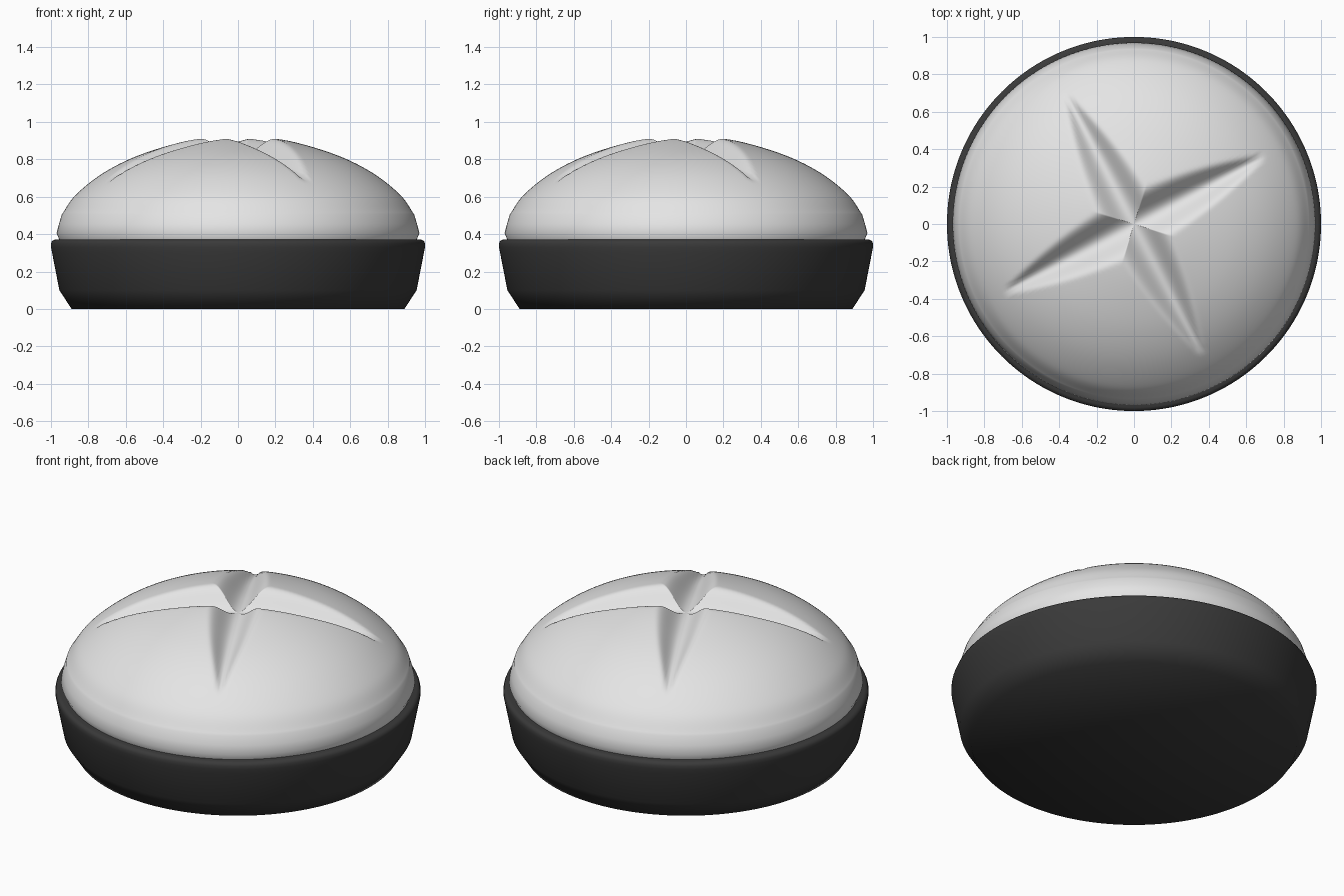
import bpy
import bmesh
import math
from mathutils import Vector

SIDES = 256
CROSS_TURN = math.radians(27.6)
SLOT_REACH, SLOT_HALF_WIDTH, SLOT_DEPTH = 0.81, 0.16, 0.12

if "Cube" in bpy.data.objects:
    bpy.data.objects.remove(bpy.data.objects["Cube"], do_unlink=True)


def make_material(name, value):
    mat = bpy.data.materials.new(name)
    mat.use_nodes = True
    color = (value, value, value, 1)
    mat.diffuse_color = color
    bsdf = mat.node_tree.nodes["Principled BSDF"]
    bsdf.inputs["Base Color"].default_value = color
    bsdf.inputs["Roughness"].default_value = 0.5
    return mat


def smooth_curve(points, steps):
    """Catmull-Rom curve through (radius, height) points."""
    pts = [Vector(p) for p in points]
    mirrored = Vector((-pts[1].x, pts[1].y))
    pts = [mirrored] + pts + [2 * pts[-1] - pts[-2]]
    curve = []
    for a, b, c, d in zip(pts, pts[1:], pts[2:], pts[3:]):
        for i in range(steps):
            t = i / steps
            curve.append(0.5 * (2 * b + (c - a) * t
                                + (2 * a - 5 * b + 4 * c - d) * t ** 2
                                + (3 * b - a - 3 * c + d) * t ** 3))
    return [tuple(p) for p in curve] + [tuple(points[-1])]


def lathe(name, profile, mat, reshape=None):
    """Revolve a profile around z; points on the axis become a pole."""
    bm = bmesh.new()
    rings = []
    for r, z in profile:
        if r < 1e-5:
            rings.append([bm.verts.new((0, 0, z))] * SIDES)
        else:
            rings.append([bm.verts.new((r * math.cos(a), r * math.sin(a), z))
                          for a in (math.tau * i / SIDES for i in range(SIDES))])
    for low, high in zip(rings, rings[1:]):
        for i in range(SIDES):
            j = (i + 1) % SIDES
            corners = dict.fromkeys((low[i], low[j], high[j], high[i]))
            bm.faces.new(list(corners))
    if reshape:
        for v in bm.verts:
            reshape(v)
    bmesh.ops.recalc_face_normals(bm, faces=bm.faces)
    mesh = bpy.data.meshes.new(name)
    bm.to_mesh(mesh)
    bm.free()
    mesh.materials.append(mat)
    obj = bpy.data.objects.new(name, mesh)
    bpy.context.collection.objects.link(obj)
    bpy.ops.object.select_all(action="DESELECT")
    obj.select_set(True)
    bpy.context.view_layer.objects.active = obj
    bpy.ops.object.shade_smooth_by_angle(angle=math.radians(65))
    return obj


def slot_depth(along, across):
    """Depth of one leaf-shaped slot with rounded floor and lips."""
    taper = 1 - (along / SLOT_REACH) ** 2
    if taper <= 0 or abs(across) >= SLOT_HALF_WIDTH * taper:
        return 0
    t = across / (SLOT_HALF_WIDTH * taper)
    return SLOT_DEPTH * taper * (0.5 + 0.5 * math.cos(math.pi * t))


def press_cross(v):
    c, s = math.cos(CROSS_TURN), math.sin(CROSS_TURN)
    u, w = v.co.x * c + v.co.y * s, v.co.y * c - v.co.x * s
    v.co.z -= max(slot_depth(u, w), slot_depth(w, u))


light = make_material("light grey", 0.78)
dark = make_material("charcoal", 0.042)

# Dark base: chamfered foot, flared wall, rounded rim
lathe("base", [(0, 0), (0.89, 0), (0.955, 0.1), (0.994, 0.3), (1, 0.33),
               (1, 0.35), (0.994, 0.364), (0.98, 0.37), (0.93, 0.37)], dark)

# Domed cap with two crossing slots pressed into the top
dome = smooth_curve([(0, 0.93), (0.2, 0.912), (0.39, 0.868), (0.575, 0.803),
                     (0.735, 0.717), (0.87, 0.607), (0.942, 0.505)], 9)
lathe("cap", dome + [(0.957, 0.455), (0.97, 0.405), (0.953, 0.365)],
      light, press_cross)
